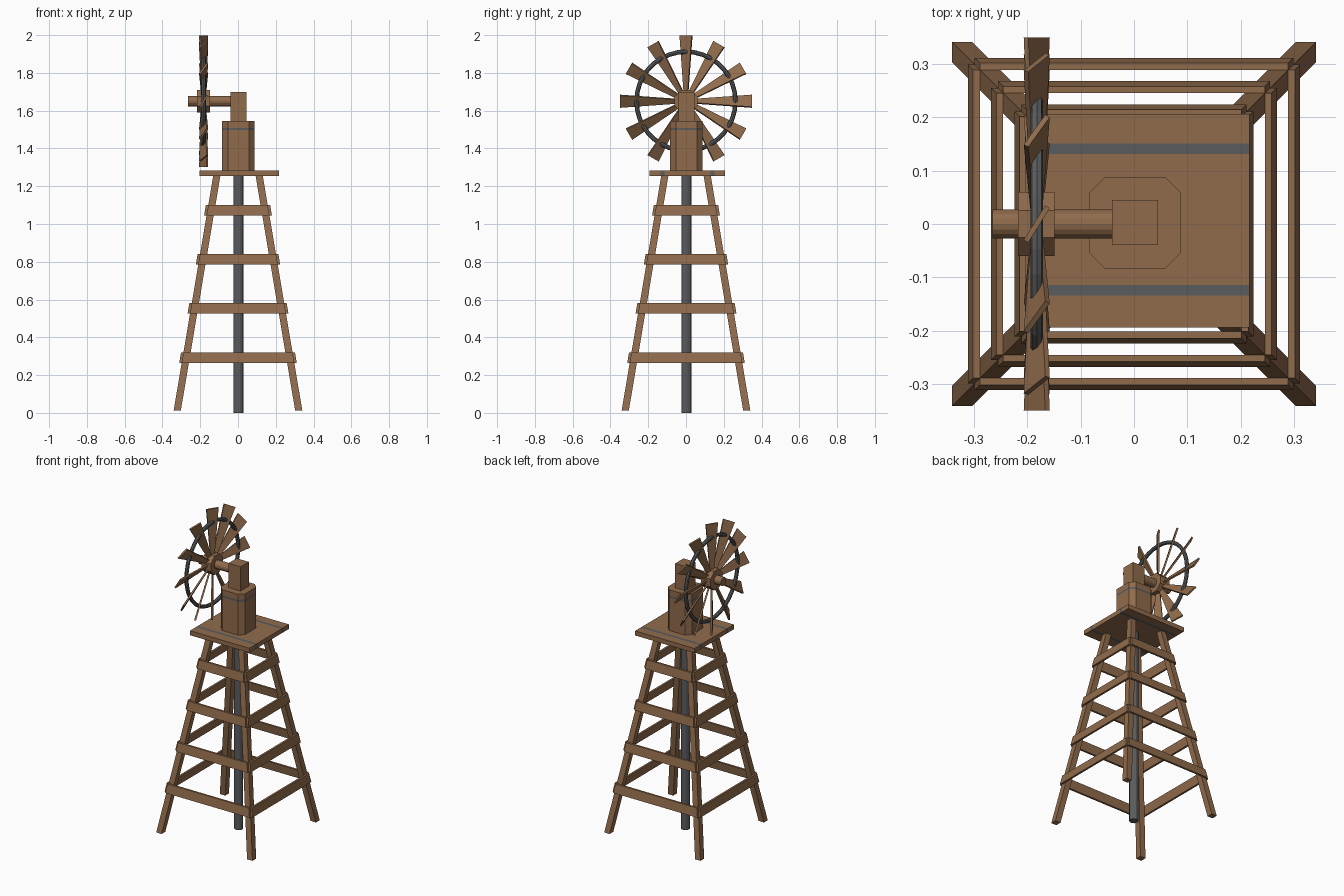
import bpy, bmesh, math
from mathutils import Vector, Matrix

if "Cube" in bpy.data.objects:
    bpy.data.objects.remove(bpy.data.objects["Cube"])


def material(name, rgb):
    m = bpy.data.materials.new(name)
    m.diffuse_color = (*rgb, 1)
    m.use_nodes = True
    m.node_tree.nodes["Principled BSDF"].inputs["Base Color"].default_value = m.diffuse_color
    return m


WOOD = material("brown wood", (0.28, 0.148, 0.072))
METAL = material("dark grey metal", (0.105, 0.108, 0.112))


def finish(name, bm, mats):
    bmesh.ops.recalc_face_normals(bm, faces=bm.faces[:])
    me = bpy.data.meshes.new(name)
    bm.to_mesh(me)
    bm.free()
    for m in mats:
        me.materials.append(m)
    ob = bpy.data.objects.new(name, me)
    bpy.context.collection.objects.link(ob)
    return ob


def loft(bm, a, b):
    """Solid between two rings of the same size."""
    va = [bm.verts.new(p) for p in a]
    vb = [bm.verts.new(p) for p in b]
    n = len(va)
    bm.faces.new(va[::-1])
    bm.faces.new(vb)
    for i in range(n):
        bm.faces.new((va[i], va[(i + 1) % n], vb[(i + 1) % n], vb[i]))


def rect(x0, x1, y0, y1, z):
    return [(x0, y0, z), (x1, y0, z), (x1, y1, z), (x0, y1, z)]


def stripes(bm, axis, bands):
    """Cut bands across a part and give them the second colour."""
    n = Vector([1 if i == axis else 0 for i in range(3)])
    for v in [v for b in bands for v in b]:
        bmesh.ops.bisect_plane(bm, geom=bm.verts[:] + bm.edges[:] + bm.faces[:],
                               plane_co=n * v, plane_no=n)
    for f in bm.faces:
        c = f.calc_center_median()[axis]
        s = [v.co[axis] for v in f.verts]
        if any(lo < c < hi and min(s) > lo - 1e-4 and max(s) < hi + 1e-4 for lo, hi in bands):
            f.material_index = 1


def cylinder(name, r, a, b, sides, mat, turn=0.0):
    """Cylinder from a to b along x or z."""
    a, b = Vector(a), Vector(b)
    along_x = abs(b.x - a.x) > 0.001
    pts = []
    for i in range(sides):
        t = 2 * math.pi * (i + turn) / sides
        u, v = r * math.cos(t), r * math.sin(t)
        pts.append(Vector((0, u, v)) if along_x else Vector((u, v, 0)))
    bm = bmesh.new()
    loft(bm, [a + p for p in pts], [b + p for p in pts])
    return finish(name, bm, [mat])


# Tower: outer face of the legs leans inwards
def outer(z):
    return 0.341 - 0.1685 * (z - 0.01)


LEG = 0.038
for name, sx, sy in (("front_left_leg", -1, -1), ("front_right_leg", 1, -1),
                     ("back_left_leg", -1, 1), ("back_right_leg", 1, 1)):
    bm = bmesh.new()
    rings = []
    for z in (0.012, 1.258):
        o, i = outer(z), outer(z) - LEG
        rings.append(rect(sx * i, sx * o, sy * i, sy * o, z))
    loft(bm, *rings)
    finish(name, bm, [WOOD])

# Cross boards nailed to the outside of the legs on four levels
for level, z in enumerate((0.293, 0.553, 0.813, 1.073)):
    for side, label in enumerate(("front", "right", "back", "left")):
        rings = []
        for h in (z - 0.028, z + 0.028):
            o = outer(h)
            rings.append(rect(-o, o, -o - 0.013, -o, h))
        bm = bmesh.new()
        loft(bm, *rings)
        bmesh.ops.rotate(bm, verts=bm.verts[:], matrix=Matrix.Rotation(side * math.pi / 2, 3, 'Z'))
        finish(f"{label}_cross_board_{level + 1}", bm, [WOOD])

# Central pump pipe
cylinder("pump_pipe", 0.027, (0.003, 0.002, 0), (0.003, 0.002, 1.258), 12, METAL, 0.5)

# Platform with two metal strips
bm = bmesh.new()
loft(bm, rect(-0.204, 0.216, -0.194, 0.206, 1.255), rect(-0.204, 0.216, -0.194, 0.206, 1.284))
stripes(bm, 1, [(-0.134, -0.114), (0.131, 0.151)])
finish("platform", bm, [WOOD, METAL])

# Gear housing with chamfered corners and a thin band
def octagon(z, r=0.086, c=0.03, cx=0.002, cy=0.002):
    k = r - c
    return [(cx + x, cy + y, z) for x, y in
            ((-k, -r), (k, -r), (r, -k), (r, k), (k, r), (-k, r), (-r, k), (-r, -k))]


bm = bmesh.new()
loft(bm, octagon(1.28), octagon(1.545))
stripes(bm, 2, [(1.497, 1.509)])
finish("gear_housing", bm, [WOOD, METAL])

# Head block that carries the axle
bm = bmesh.new()
loft(bm, rect(-0.041, 0.045, -0.039, 0.045, 1.54), rect(-0.041, 0.045, -0.039, 0.045, 1.70))
finish("head_block", bm, [WOOD])

# Axle and hub
CX, CZ = -0.182, 1.65
axle = cylinder("axle", 0.027, (-0.265, 0, CZ), (-0.03, 0, CZ), 16, WOOD)
hub = cylinder("wheel_hub", 0.065, (-0.217, 0, CZ), (-0.149, 0, CZ), 8, WOOD, 0.5)

# Twelve pitched, tapered blades
pitch = math.radians(32)
wide = Vector((math.sin(pitch), math.cos(pitch), 0))
thick = Vector((math.cos(pitch), -math.sin(pitch), 0)) * 0.005
for k in range(12):
    rings = []
    for r, w in ((0.04, 0.012), (0.349, 0.038)):
        up = Vector((0, 0, r))
        rings.append([up - wide * w - thick, up + wide * w - thick,
                      up + wide * w + thick, up - wide * w + thick])
    bm = bmesh.new()
    loft(bm, *rings)
    bm.transform(Matrix.Translation((CX, 0, CZ)) @ Matrix.Rotation(k * math.pi / 6, 4, 'X'))
    finish(f"blade_{k + 1}", bm, [WOOD])

# Metal ring that ties the blades together
bpy.ops.mesh.primitive_torus_add(major_segments=36, minor_segments=8, major_radius=0.262,
                                 minor_radius=0.012, location=(CX, 0, CZ),
                                 rotation=(0, math.pi / 2, 0))
ring = bpy.context.object
ring.name = "blade_ring"
ring.data.materials.append(METAL)
